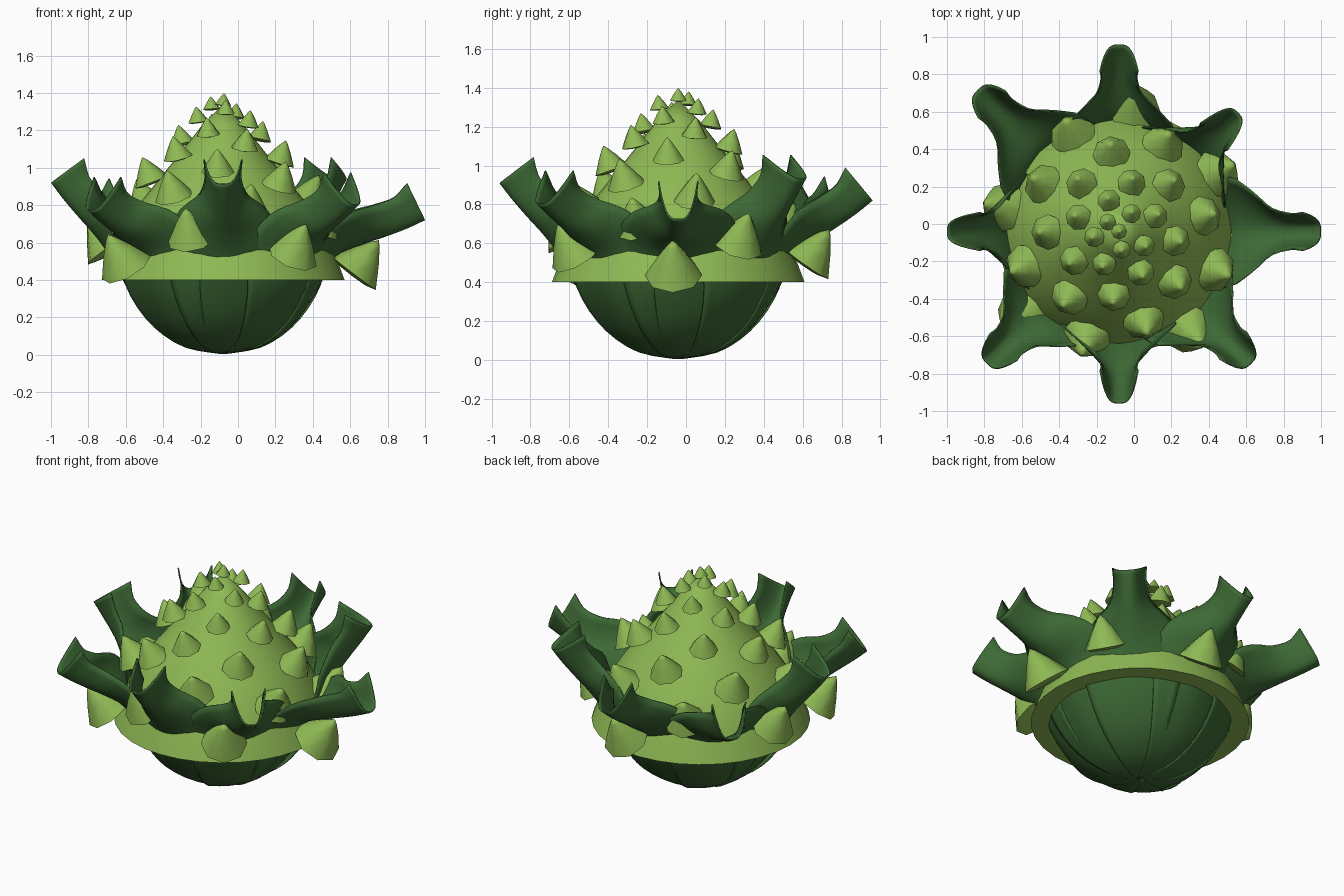
import bpy, math
from mathutils import Vector, Matrix

if "Cube" in bpy.data.objects:
    bpy.data.objects.remove(bpy.data.objects["Cube"])

CX, CY = -0.08, -0.04          # plant axis


def material(name, rgb):
    m = bpy.data.materials.new(name)
    m.diffuse_color = (*rgb, 1)
    m.use_nodes = True
    m.node_tree.nodes["Principled BSDF"].inputs["Base Color"].default_value = m.diffuse_color
    return m


LIGHT = material("light green", (0.275, 0.49, 0.09))
DARK = material("dark leaf green", (0.047, 0.142, 0.036))


def make(name, verts, faces, mat, matrix=None, angle=40):
    me = bpy.data.meshes.new(name)
    me.from_pydata(verts, [], faces)
    me.materials.append(mat)
    ob = bpy.data.objects.new(name, me)
    bpy.context.collection.objects.link(ob)
    ob.matrix_world = matrix or Matrix.Translation((CX, CY, 0))
    bpy.ops.object.select_all(action='DESELECT')
    ob.select_set(True)
    bpy.context.view_layer.objects.active = ob
    bpy.ops.object.shade_smooth_by_angle(angle=math.radians(angle))
    return ob


def lathe(profile, n):
    """Closed surface from a bottom-to-top profile whose ends lie on the axis."""
    verts = [(0, 0, profile[0][1])]
    for r, z in profile[1:-1]:
        verts += [(r * math.cos(2 * math.pi * i / n), r * math.sin(2 * math.pi * i / n), z)
                  for i in range(n)]
    verts.append((0, 0, profile[-1][1]))
    rings, faces = len(profile) - 2, []
    for i in range(n):
        j = (i + 1) % n
        faces.append((0, 1 + j, 1 + i))
        for k in range(rings - 1):
            a = 1 + k * n
            faces.append((a + i, a + j, a + n + j, a + n + i))
        a = 1 + (rings - 1) * n
        faces.append((a + i, a + j, len(verts) - 1))
    return verts, faces


def catmull(pts, t):
    """Smooth interpolation of tuples, t in 0..1."""
    n = len(pts) - 1
    i = min(int(t * n), n - 1)
    f = t * n - i
    p0, p1, p2, p3 = (pts[max(0, min(n, i + k))] for k in (-1, 0, 1, 2))
    return [0.5 * (2 * b + (c - a) * f + (2 * a - 5 * b + 4 * c - d) * f * f
                   + (3 * b - a - 3 * c + d) * f ** 3) for a, b, c, d in zip(p0, p1, p2, p3)]


# Domed core with flat underside
make("core", *lathe([(0, 0.4), (0.65, 0.4), (0.605, 0.52), (0.54, 0.67), (0.455, 0.8),
                     (0.35, 0.93), (0.22, 1.09), (0.11, 1.23), (0, 1.34)], 32), LIGHT)

# Spiral of cone florets, growing and tilting outward toward the bottom
for n in range(35):
    ang = math.radians(137.5 * n + 3)
    r = 0.06 + 0.0188 * n if n else 0.0
    z = 1.335 - 0.022 * n - 0.00013 * n * n
    size = 0.043 + 0.0031 * n
    h = size * 1.5
    tilt = math.radians(5 + 0.95 * n)
    mat = (Matrix.Translation((CX + r * math.cos(ang), CY + r * math.sin(ang), z))
           @ Matrix.Rotation(ang, 4, 'Z') @ Matrix.Rotation(tilt, 4, 'Y'))
    prof = [(0, -0.12 * size), (0.6 * size, -0.1 * size), (size, 0),
            (0.56 * size, 0.5 * h), (0.2 * size, 0.85 * h), (0, h)]
    make("floret", *lathe(prof, 8), LIGHT, mat, 60)

# Eight cupped leaves: bowl underneath, then flaring out to trough-shaped tips
TIPS = [(1.08, 0.72), (0.9, 0.93), (1.0, 0.82), (1.07, 0.75),
        (0.92, 0.92), (1.0, 0.77), (0.92, 0.91), (1.0, 0.8)]
ROWS, COLS = 26, 16
for k, (tr, tz) in enumerate(TIPS):
    def mix(f, lift=0.0):
        return 0.6 + (tr - 0.6) * f, 0.52 + (tz - 0.52) * f + lift
    s = 1.0 if k % 2 else 0.975        # alternate leaves overlap
    pts = [(0.0, 0.005, 0.02, 0.0), (0.2 * s, 0.04, 0.11, 0.01), (0.375 * s, 0.15, 0.2, 0.035),
           (0.51 * s, 0.33, 0.27, 0.065), (0.6, 0.52, 0.31, 0.13),
           (*mix(0.28, 0.01), 0.25, 0.18), (*mix(0.55), 0.135, 0.18),
           (*mix(0.8, -0.005), 0.1, 0.18), (tr, tz, 0.105, 0.22)]
    verts, faces = [], []
    for i in range(ROWS + 1):
        t = i / ROWS
        r, z, hw, cup = catmull(pts, t)
        a, b = catmull(pts, max(0, t - 0.02)), catmull(pts, min(1, t + 0.02))
        tan = Vector((b[0] - a[0], b[1] - a[1])).normalized()
        power = 1.7 + 1.6 * max(0, t - 0.6) / 0.4       # rounder trough near the tip
        twist = 0.05 * hw * (1 - t)                     # shingled overlap in the bowl
        for j in range(COLS + 1):
            u = 2 * j / COLS - 1
            d = cup * abs(u) ** power + twist * u
            verts.append((r - tan.y * d, u * hw, max(0, z + tan.x * d)))
    w = COLS + 1
    for i in range(ROWS):
        for j in range(COLS):
            a = i * w + j
            faces.append((a, a + w, a + w + 1, a + 1))
    mat = Matrix.Translation((CX, CY, 0)) @ Matrix.Rotation(k * math.pi / 4, 4, 'Z')
    leaf = make("leaf", verts, faces, DARK, mat)
    sol = leaf.modifiers.new("thickness", 'SOLIDIFY')
    sol.thickness = 0.008
    sol.offset = 1
